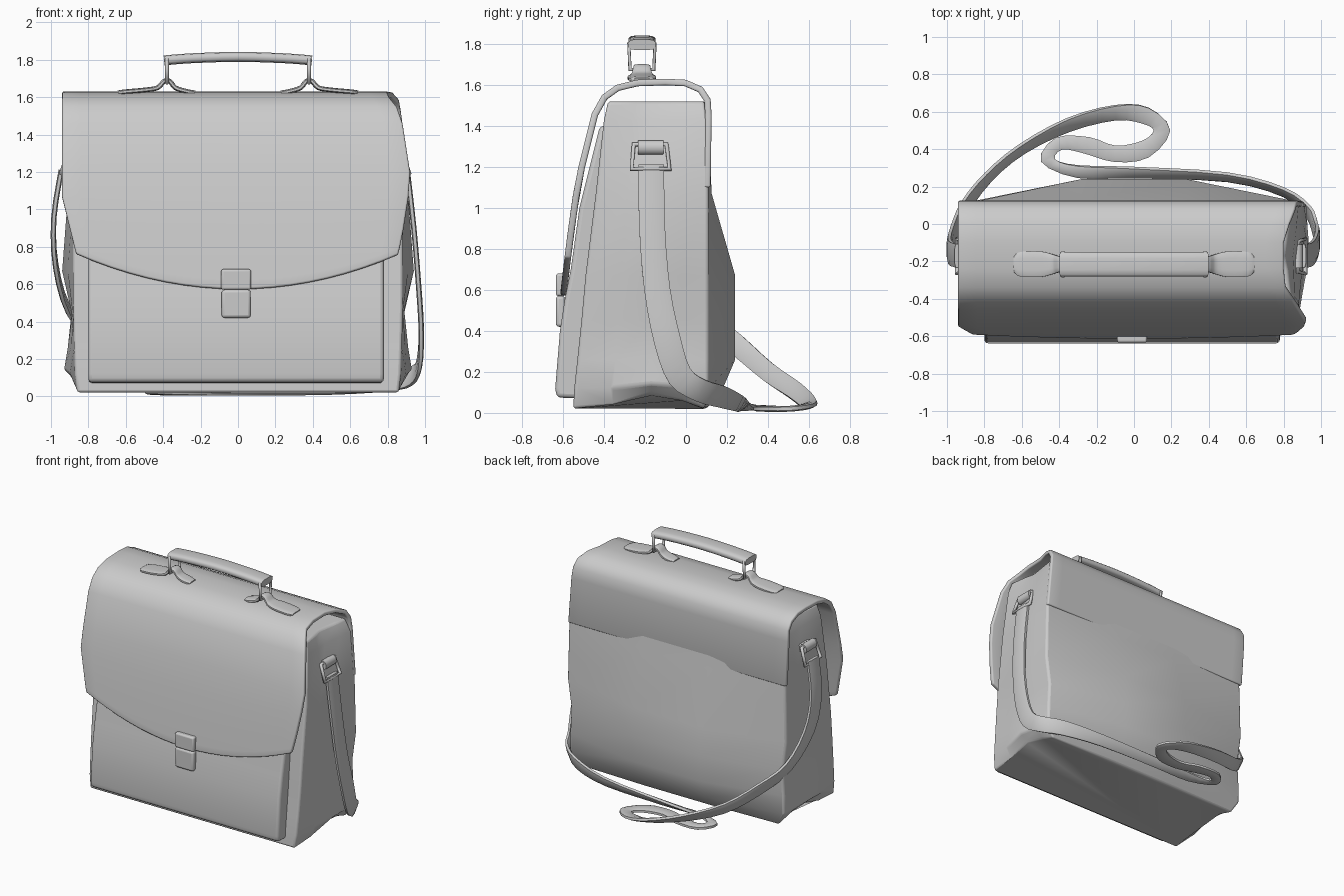
import bpy, bmesh, math
from mathutils import Vector

if "Cube" in bpy.data.objects:
    bpy.data.objects.remove(bpy.data.objects["Cube"])


def finish(name, bm, bevel=0, solid=0, angle=40):
    bmesh.ops.recalc_face_normals(bm, faces=bm.faces) if not solid else None
    me = bpy.data.meshes.new(name)
    bm.to_mesh(me)
    bm.free()
    ob = bpy.data.objects.new(name, me)
    bpy.context.collection.objects.link(ob)
    if solid:
        m = ob.modifiers.new("thickness", 'SOLIDIFY')
        m.thickness, m.offset = solid, -1
    if bevel:
        m = ob.modifiers.new("bevel", 'BEVEL')
        m.width, m.segments, m.limit_method = bevel, 3, 'ANGLE'
        m.angle_limit = math.radians(35)
    bpy.ops.object.select_all(action='DESELECT')
    bpy.context.view_layer.objects.active = ob
    ob.select_set(True)
    bpy.ops.object.shade_smooth_by_angle(angle=math.radians(angle))
    return ob


def loft(name, rings, **kw):
    bm = bmesh.new()
    vs = [[bm.verts.new(p) for p in r] for r in rings]
    n = len(vs[0])
    for a, b in zip(vs, vs[1:]):
        for i in range(n):
            j = (i + 1) % n
            bm.faces.new((a[i], a[j], b[j], b[i]))
    bm.faces.new(vs[0])
    bm.faces.new(vs[-1])
    return finish(name, bm, **kw)


def ribbon(name, pts, hw, ht, steps=3, sides=12, boxy=0.6):
    """Flat band along smoothed points (x, y, z, width vector)."""
    P = [Vector(p[:3]) for p in pts]
    W = [Vector(p[3:]) for p in pts]

    def cr(L, i, t):
        a, b, c, d = (L[min(max(k, 0), len(L) - 1)] for k in (i - 1, i, i + 1, i + 2))
        return 0.5 * (2*b + (c - a)*t + (2*a - 5*b + 4*c - d)*t*t + (3*b - a - 3*c + d)*t**3)

    samples = [(cr(P, i, k / steps), cr(W, i, k / steps))
               for i in range(len(P) - 1) for k in range(steps)] + [(P[-1], W[-1])]
    rings = []
    for i, (p, w) in enumerate(samples):
        t = samples[min(i + 1, len(samples) - 1)][0] - samples[max(i - 1, 0)][0]
        n = t.cross(w).normalized() * ht
        ring = []
        for k in range(sides):
            a = 2 * math.pi * (k + 0.5) / sides
            c, s = math.cos(a), math.sin(a)
            c = math.copysign(abs(c) ** boxy, c)
            s = math.copysign(abs(s) ** boxy, s)
            ring.append(p + w * hw * c + n * s)
        rings.append(ring)
    return loft(name, rings, angle=50)


def box(name, c, s, bevel):
    bm = bmesh.new()
    bmesh.ops.create_cube(bm, size=1)
    for v in bm.verts:
        v.co = Vector((c[i] + v.co[i] * s[i] for i in range(3)))
    return finish(name, bm, bevel=bevel)


def wire_loop(name, pts, r):
    cu = bpy.data.curves.new(name, 'CURVE')
    cu.dimensions, cu.bevel_depth, cu.bevel_resolution = '3D', r, 2
    sp = cu.splines.new('POLY')
    sp.points.add(len(pts) - 1)
    for q, p in zip(sp.points, pts):
        q.co = (*p, 1)
    sp.use_cyclic_u = True
    ob = bpy.data.objects.new(name, cu)
    bpy.context.collection.objects.link(ob)


# Bag body: z, front y, front x, fold x, back x, back corner y, back bulge y
levels = [(.02, -.55, .86, .86, .84, .09, .10), (.12, -.545, .87, .93, .90, .11, .18),
          (.26, -.53, .875, .91, .90, .11, .24), (.45, -.51, .88, .89, .89, .11, .24),
          (.67, -.49, .88, .94, .92, .11, .24), (1.07, -.44, .88, .91, .91, .11, .125),
          (1.43, -.40, .86, .85, .88, .105, .11), (1.52, -.38, .84, .80, .84, .09, .095)]
rings = []
for z, yf, xf, xm, xb, yb, bul in levels:
    zm = .10 if z < .05 else max(z, .14)
    half = [(xf, yf, z), (xm * .5 + xf * .5, yf * .65, z + (zm - z) * .15), (xm, -.17, zm),
            (xm * .4 + xb * .6, -.02, z + (zm - z) * .5), (xb, yb, z), (.28, bul, z)]
    rings.append(half + [(-x, y, w) for x, y, w in reversed(half)])
loft("bag_body", rings, bevel=.015)

# Front pocket: side profile extruded across the width
prof = [(-.50, .07), (-.63, .075), (-.638, .12), (-.615, .4), (-.592, .55), (-.562, .7),
        (-.52, 1.0), (-.42, 1.4), (-.38, 1.4)]
loft("front_pocket", [[(x, y, z) for y, z in prof] for x in (-.80, .78)], bevel=.028)

# Flap: y, z, left x, right x over the top, then rows down to the curved edge
path = [(.12, 1.1, -.92, .91), (.125, 1.45, -.94, .88), (.12, 1.53, -.94, .87),
        (.08, 1.59, -.94, .86), (.0, 1.625, -.94, .83), (-.1, 1.63, -.94, .80),
        (-.24, 1.625, -.94, .80), (-.34, 1.60, -.94, .81), (-.41, 1.55, -.94, .85),
        (-.46, 1.46, -.94, .88), (-.525, 1.2, -.94, .92)]
N = 18
grid = [[(l + (r - l) * i / N, y, z) for i in range(N + 1)] for y, z, l, r in path]
for f, l, r in [(.33, -.94, .91), (.7, -.90, .885), (.92, -.875, .865), (1, -.865, .855)]:
    row = []
    for i in range(N + 1):
        x = l + (r - l) * i / N
        z = 1.2 + f * (.575 + .19 * (abs(x) / .87) ** 2 - 1.2)
        row.append((x, -.525 - .09 * ((1.2 - z) / .63) ** .8, z))
    grid.append(row)
bm = bmesh.new()
vs = [[bm.verts.new(p) for p in row] for row in grid]
for a, b in zip(vs, vs[1:]):
    for i in range(N):
        bm.faces.new((a[i], b[i], b[i + 1], a[i + 1]))
finish("flap", bm, solid=.032, bevel=.01)

# Clasp
box("clasp_upper", (-.01, -.612, .625), (.16, .045, .11), .012)
box("clasp_lower", (-.01, -.612, .495), (.155, .045, .15), .015)

# Carry handle
Y = -.215
ribbon("handle_grip", [(x, Y, 1.815 - .12 * x * x, 0, 1, 0)
                       for x in (-.395, -.25, 0, .25, .395)], .068, .027)
for s, side in ((-1, "left"), (1, "right")):
    ribbon("handle_mount_" + side,
           [(s * x, Y, z, 0, w, 0) for x, z, w in
            [(.64, 1.622, .6), (.61, 1.628, .95), (.5, 1.638, 1), (.43, 1.65, .75),
             (.395, 1.685, .6), (.365, 1.685, .6), (.335, 1.65, .6), (.28, 1.632, .7),
             (.23, 1.622, .5)]], .07, .013)
    wire_loop("handle_link_" + side,
              [(s * .38, Y + a, z) for a, z in
               [(-.058, 1.675), (.058, 1.675), (.064, 1.8), (-.064, 1.8)]], .011)

# Strap rings and pads on the gussets
for x, s, side in ((.895, 1, "right"), (-.925, -1, "left")):
    wire_loop("strap_ring_" + side,
              [(x + s * d, y, z) for y, z, d in
               [(-.255, 1.31, -.02), (-.095, 1.31, -.02), (-.08, 1.19, .02), (-.265, 1.19, .02)]],
              .013)
    ribbon("strap_loop_" + side, [(x - s * .02, y, 1.295, 0, 0, 1)
                                  for y in (-.235, -.17, -.11)], .036, .03, boxy=1)
    box("strap_tab_" + side, (x - s * .04, -.17, 1.29), (.05, .11, .06), .01)

# Shoulder strap trailing on the ground behind the bag
strap = [(.905, -.17, 1.21, 0, 1, 0), (.94, -.165, .9, 0, 1, 0), (.965, -.14, .6, 0, 1, .1),
         (.98, -.09, .35, 0, 1, .3), (.97, -.03, .18, 0, .8, .6), (.93, .07, .11, .1, .4, .8),
         (.8, .17, .08, 0, .3, .8), (.5, .25, .05, 0, .3, .6), (0, .275, .035, 0, .4, .4),
         (-.3, .28, .03, 0, .5, .2), (-.46, .34, .025, .6, .1, 0), (-.40, .43, .02, .3, -.5, 0),
         (-.25, .42, .02, -.2, -.7, 0), (-.1, .375, .02, 0, -.7, 0), (.06, .4, .02, .3, -.7, 0),
         (.15, .5, .02, .7, 0, 0), (.06, .58, .03, .3, .65, .1), (-.1, .595, .05, 0, .6, .3),
         (-.35, .53, .11, -.1, .5, .5), (-.6, .4, .2, -.2, .3, .7), (-.78, .25, .33, -.2, .3, .8),
         (-.91, .08, .47, -.1, .6, .6), (-.975, -.08, .7, 0, .95, .3),
         (-.985, -.15, .95, 0, 1, 0), (-.945, -.17, 1.21, 0, 1, 0)]
scale = .066
# split in two halves that meet in the ground loop
ribbon("shoulder_strap", strap, scale, .015, sides=8)
